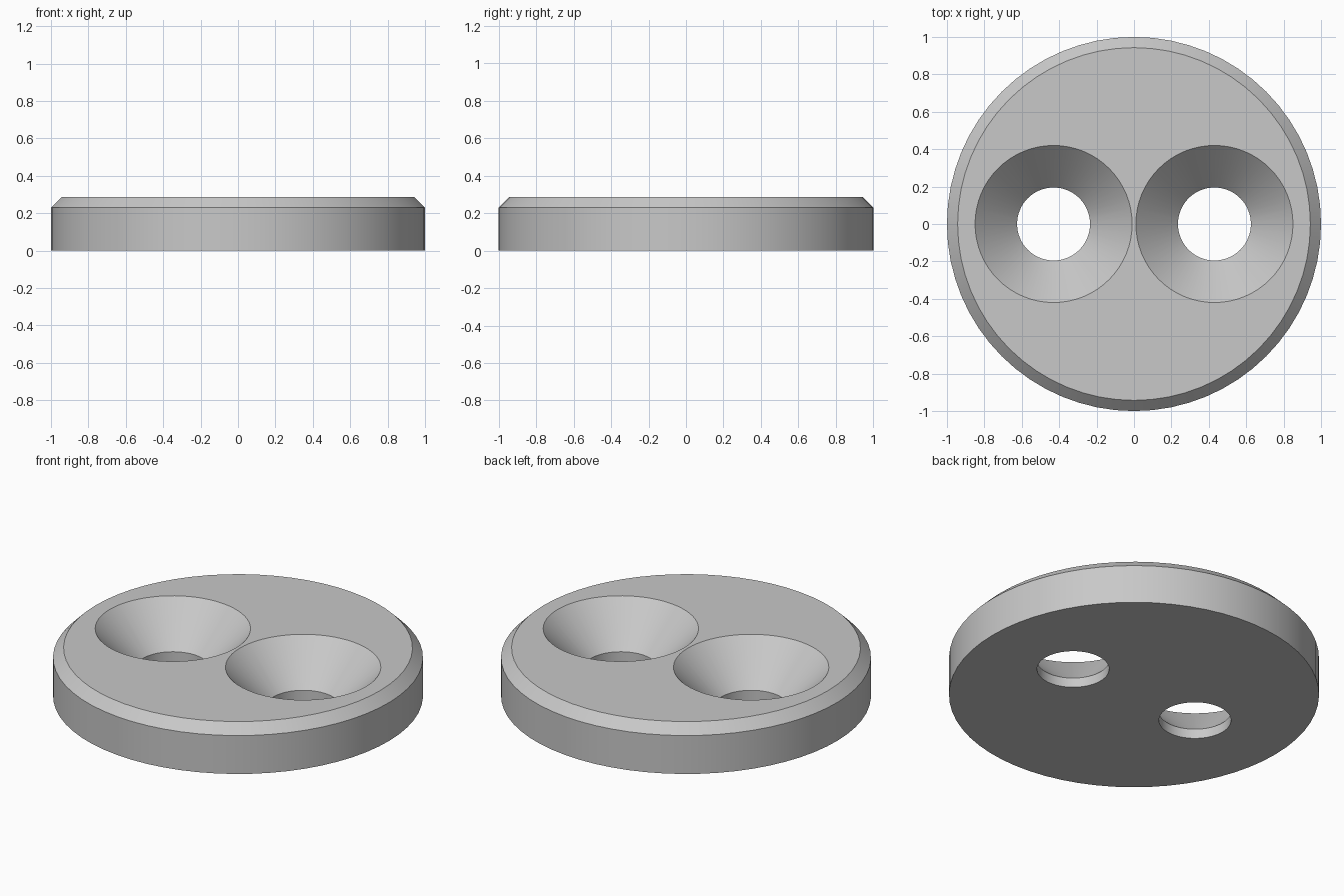
import bpy
import bmesh
import math

if "Cube" in bpy.data.objects:
    bpy.data.objects.remove(bpy.data.objects["Cube"], do_unlink=True)

HEIGHT = 0.286
CHAMFER = 0.057
HOLE_X = 0.43
HOLE_R = 0.195
SINK_R = 0.42
SEGMENTS = 64

grey = bpy.data.materials.new("light grey")
grey.use_nodes = True
colour = (0.58, 0.58, 0.58, 1)
grey.diffuse_color = colour
grey.node_tree.nodes["Principled BSDF"].inputs["Base Color"].default_value = colour


def turned_solid(name, profile, x=0.0):
    """Closed round solid from (radius, height) rings, bottom to top."""
    bm = bmesh.new()
    rings = []
    for r, z in profile:
        angles = [2 * math.pi * i / SEGMENTS for i in range(SEGMENTS)]
        rings.append([bm.verts.new((r * math.cos(a), r * math.sin(a), z)) for a in angles])
    for low, high in zip(rings, rings[1:]):
        for i in range(SEGMENTS):
            j = (i + 1) % SEGMENTS
            bm.faces.new((low[i], low[j], high[j], high[i]))
    bm.faces.new(rings[0][::-1])
    bm.faces.new(rings[-1])
    mesh = bpy.data.meshes.new(name)
    bm.to_mesh(mesh)
    bm.free()
    mesh.materials.append(grey)
    obj = bpy.data.objects.new(name, mesh)
    obj.location.x = x
    bpy.context.collection.objects.link(obj)
    return obj


# Round plate with a chamfered top rim
plate = turned_solid("round_plate", [
    (1, 0), (1, HEIGHT - CHAMFER), (1 - CHAMFER, HEIGHT)])

# Two countersunk screw holes; the cutters run past both faces of the plate
OVER = 0.1
slope = (SINK_R - HOLE_R) / (HEIGHT - CHAMFER)
for side, x in (("right", -HOLE_X), ("left", HOLE_X)):
    cutter = turned_solid(side + "_hole_cutter", [
        (HOLE_R, -OVER), (HOLE_R, CHAMFER),
        (SINK_R, HEIGHT), (SINK_R + OVER * slope, HEIGHT + OVER)], x)
    cutter.hide_render = True
    cut = plate.modifiers.new(side + "_hole", 'BOOLEAN')
    cut.operation = 'DIFFERENCE'
    cut.solver = 'EXACT'
    cut.object = cutter
    bpy.ops.object.select_all(action='DESELECT')
    plate.select_set(True)
    bpy.context.view_layer.objects.active = plate
    bpy.ops.object.modifier_apply(modifier=cut.name)
    bpy.data.objects.remove(cutter, do_unlink=True)

# Smooth round walls with crisp rims
plate.select_set(True)
bpy.context.view_layer.objects.active = plate
bpy.ops.object.shade_smooth_by_angle(angle=math.radians(30))
